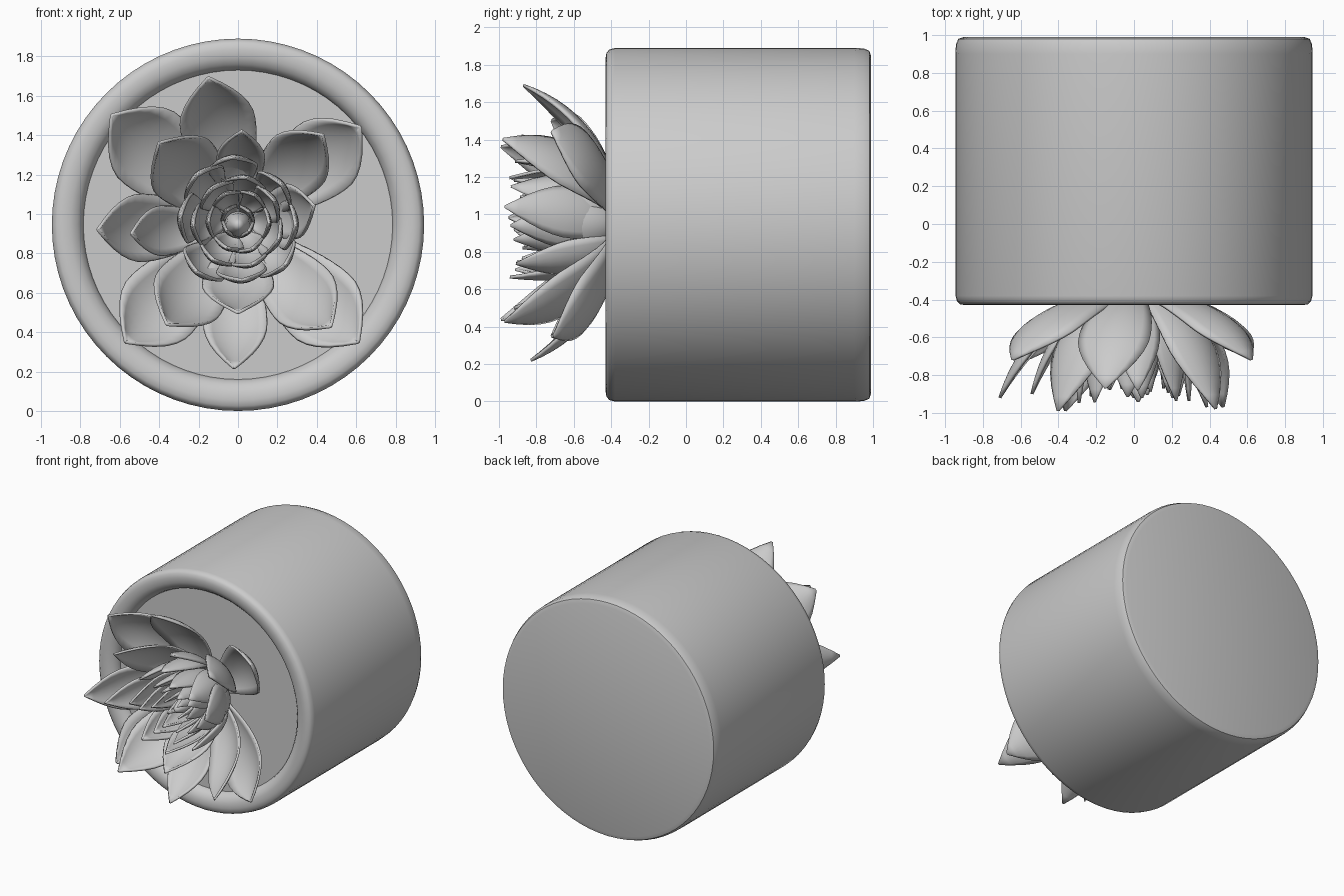
import bpy, bmesh, math, random
from mathutils import Vector

if "Cube" in bpy.data.objects:
    bpy.data.objects.remove(bpy.data.objects["Cube"])

random.seed(4)
CZ = 0.945          # height of the pot axis (pot lies along y)
SOIL_Y = -0.36


def finish(name, bm, angle=40):
    bmesh.ops.remove_doubles(bm, verts=bm.verts, dist=1e-5)
    bmesh.ops.recalc_face_normals(bm, faces=bm.faces)
    me = bpy.data.meshes.new(name)
    bm.to_mesh(me)
    bm.free()
    ob = bpy.data.objects.new(name, me)
    bpy.context.collection.objects.link(ob)
    bpy.ops.object.select_all(action='DESELECT')
    ob.select_set(True)
    bpy.context.view_layer.objects.active = ob
    bpy.ops.object.shade_smooth_by_angle(angle=math.radians(angle))
    return ob


def lathe(name, profile, n=72):
    """Revolve (radius, y) points about the pot axis."""
    bm = bmesh.new()
    vs = [bm.verts.new((r, y, CZ)) for r, y in profile]
    es = [bm.edges.new(p) for p in zip(vs, vs[1:])]
    bmesh.ops.spin(bm, geom=vs + es, cent=(0, 0, CZ), axis=(0, 1, 0),
                   angle=math.tau, steps=n, use_duplicate=False)
    return finish(name, bm)


def leaf(name, tip, width, base_r=0.08, bulge=0.62, cup=0.30, centre=(0, 0.95)):
    """Cupped pointed leaf; tip is (x, z, y), it grows from the soil and curves forward."""
    tx, tz, ty = tip
    dx, dz = tx - centre[0], tz - centre[1]
    reach = math.hypot(dx, dz)
    out = Vector((dx / reach, 0, dz / reach))
    front = Vector((0, -1, 0))
    side = out.cross(front)
    mid = Vector((centre[0], SOIL_Y, centre[1]))
    p0 = mid + out * min(base_r, reach * 0.6)
    p1 = mid + out * (reach * bulge) + front * (0.15 * (SOIL_Y - ty))
    p2 = Vector((tx, ty, tz))
    nu, nv = 14, 8
    bm = bmesh.new()
    rows = []
    for i in range(nu + 1):
        t = i / nu
        p = p0 * (1 - t) ** 2 + p1 * 2 * t * (1 - t) + p2 * t * t
        d = ((p1 - p0) * (1 - t) + (p2 - p1) * t).normalized()
        up = side.cross(d)
        if up.dot(front - out) < 0:
            up = -up
        # narrow foot, widest past the middle, pointed tip
        w = 0.3 + 0.7 * math.sin(math.pi / 2 * t / 0.6) if t < 0.6 else \
            max(1 - ((t - 0.6) / 0.4) ** 1.9, 0.02)
        h = w * width / 2
        rows.append([bm.verts.new(p + side * (h * s) + up * (cup * h * (s * s - 0.35)))
                     for s in (2 * j / nv - 1 for j in range(nv + 1))])
    for a, b in zip(rows, rows[1:]):
        for j in range(nv):
            bm.faces.new((a[j], a[j + 1], b[j + 1], b[j]))
    ob = finish(name, bm)
    m = ob.modifiers.new("thickness", 'SOLIDIFY')
    m.thickness = 0.016
    m.offset = 0
    return ob


# Pot with rounded rim and soil disc
lathe("pot", [(0, 0.99), (0.9, 0.99), (0.93, 0.98), (0.943, 0.95), (0.945, 0.9),
              (0.945, -0.38), (0.937, -0.41), (0.92, -0.425), (0.89, -0.43),
              (0.85, -0.428), (0.815, -0.41), (0.793, -0.385), (0.785, SOIL_Y),
              (0.785, SOIL_Y + 0.03)])
lathe("soil", [(0, SOIL_Y), (0.786, SOIL_Y)])

# Outer leaves: tip x, z, y, width
outer = [(-0.15, 1.69, -0.87, 0.38), (-0.64, 1.50, -0.72, 0.44), (0.62, 1.44, -0.72, 0.40),
         (-0.71, 0.92, -0.92, 0.34), (-0.57, 0.35, -0.72, 0.42), (-0.02, 0.22, -0.83, 0.32),
         (0.61, 0.35, -0.71, 0.42)]
for x, z, y, w in outer:
    leaf("outer_leaf", (x, z, y), w, bulge=0.72)

# Middle leaves, standing steeper
middle = [(-0.40, 1.36, -0.99, 0.38), (0.02, 1.42, -0.88, 0.24), (0.43, 1.40, -0.98, 0.34),
          (-0.54, 0.90, -0.90, 0.25), (-0.36, 0.44, -0.99, 0.38), (0.0, 0.50, -0.92, 0.36),
          (0.47, 0.43, -0.97, 0.36), (0.385, 1.04, -0.97, 0.28)]
for x, z, y, w in middle:
    leaf("middle_leaf", (x, z, y), w, bulge=0.75)

# Tight inner rings and heart of the rosette
for ring, (count, r, y, w) in enumerate([(8, 0.31, -0.93, 0.25), (7, 0.225, -0.90, 0.21),
                                         (6, 0.15, -0.86, 0.16), (4, 0.075, -0.82, 0.11)]):
    for k in range(count):
        a = math.tau * (k + 0.5 * ring) / count + random.uniform(-0.12, 0.12)
        rr = r * random.uniform(0.92, 1.08)
        leaf("inner_leaf", (0.0 + rr * math.cos(a), 0.96 + rr * math.sin(a),
                            y + random.uniform(-0.03, 0.03)),
             w, base_r=r * 0.45, bulge=1.05, cup=0.4, centre=(0.0, 0.96))

# Closed bud in the middle
lathe_bud = [(0, -0.80), (0.03, -0.77), (0.06, -0.68), (0.07, -0.55), (0.05, SOIL_Y)]
lathe("bud", lathe_bud, 12)
